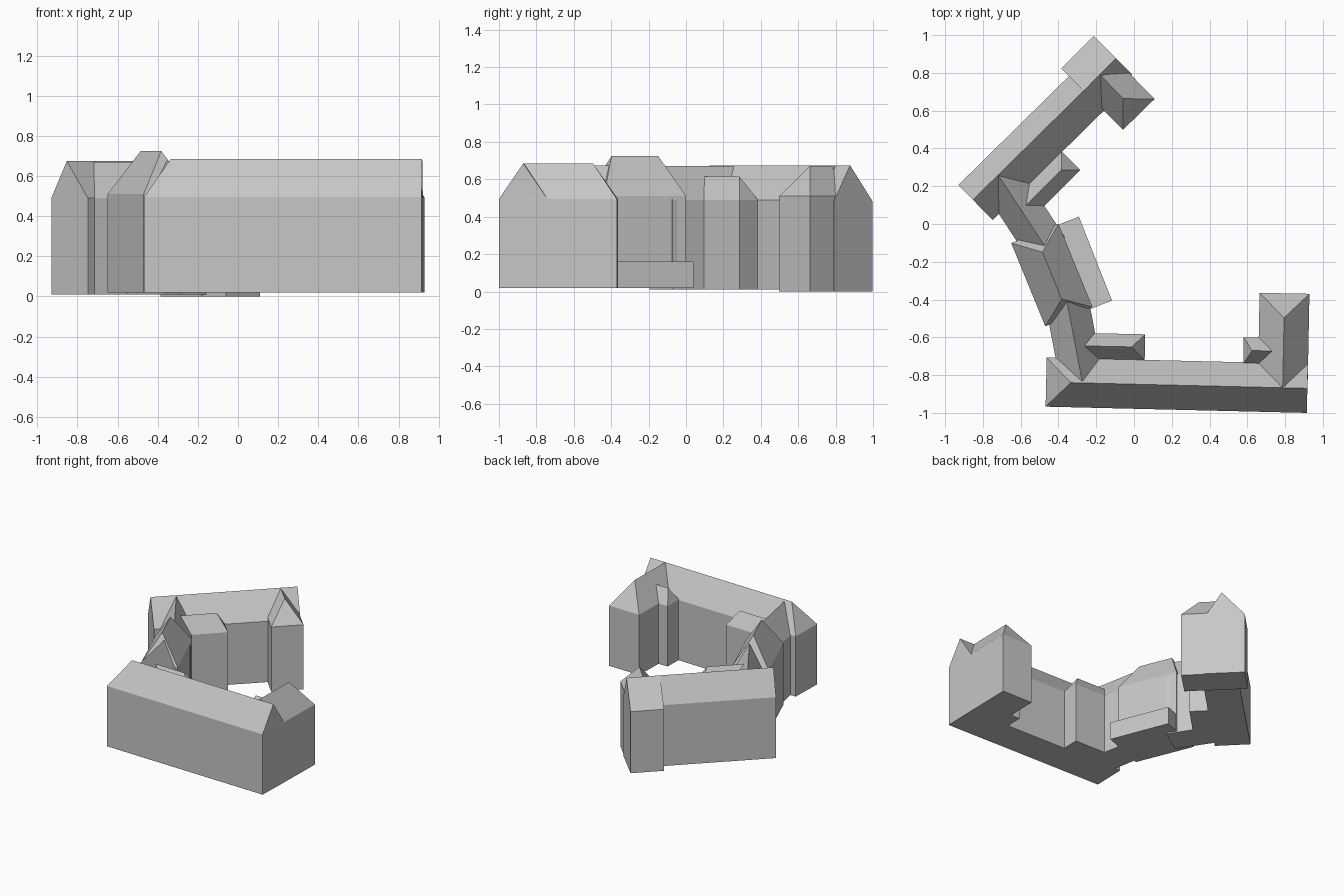
import bpy
import bmesh
from mathutils import Vector

cube = bpy.data.objects.get("Cube")
if cube:
    bpy.data.objects.remove(cube, do_unlink=True)

# One plain grey for every wall and roof
GREY = (0.57, 0.57, 0.57, 1.0)
stone = bpy.data.materials.new("plain_grey")
stone.use_nodes = True
stone.diffuse_color = GREY
stone.node_tree.nodes["Principled BSDF"].inputs["Base Color"].default_value = GREY


def finish(name, bm):
    bmesh.ops.recalc_face_normals(bm, faces=bm.faces)
    mesh = bpy.data.meshes.new(name)
    bm.to_mesh(mesh)
    bm.free()
    mesh.materials.append(stone)
    obj = bpy.data.objects.new(name, mesh)
    bpy.context.collection.objects.link(obj)


def block(name, start, end, left, right, base, eave, ridge=None, hip_a=0, hip_b=0):
    """Walls around a centre line, with a gabled or hipped roof if ridge is set."""
    a, b = Vector(start), Vector(end)
    along = (b - a).normalized()
    side = Vector((-along.y, along.x))
    plan = [a + side * left, a - side * right, b - side * right, b + side * left]
    bm = bmesh.new()
    low = [bm.verts.new((p.x, p.y, base)) for p in plan]
    top = [bm.verts.new((p.x, p.y, eave)) for p in plan]
    bm.faces.new(low)
    for i in range(4):
        j = (i + 1) % 4
        bm.faces.new((low[i], low[j], top[j], top[i]))
    if ridge is None:
        bm.faces.new(top)
    else:
        ra, rb = [bm.verts.new((p.x, p.y, ridge))
                  for p in (a + along * hip_a, b - along * hip_b)]
        bm.faces.new((top[0], top[1], ra))
        bm.faces.new((top[1], top[2], rb, ra))
        bm.faces.new((top[2], top[3], rb))
        bm.faces.new((top[3], top[0], ra, rb))
    finish(name, bm)


# Front range, its short return wing and two small projections
block("front_wing", (-0.465, -0.837), (0.918, -0.87), 0.13, 0.13, 0.02, 0.495, 0.685, hip_a=0.13)
block("east_return_wing", (0.787, -0.865), (0.797, -0.367), 0.132, 0.132, 0.02, 0.495, 0.685, hip_b=0.13)
block("corner_turret", (0.58, -0.67), (0.76, -0.672), 0.07, 0.07, 0.02, 0.495, 0.60, hip_a=0.045)
block("front_wing_projection", (-0.28, -0.645), (0.058, -0.652), 0.068, 0.068, 0.02, 0.495, 0.60, hip_b=0.07)

# Middle block, low annex and the links on either side
block("south_link", (-0.275, -0.83), (-0.355, -0.41), 0.115, 0.115, 0.02, 0.49, 0.675)
block("middle_block", (-0.345, -0.49), (-0.525, -0.05), 0.135, 0.135, 0.02, 0.51, 0.725, 0.10, 0.107)
block("low_annex", (-0.18, -0.43), (-0.355, 0.014), 0.06, 0.068, 0.02, 0.16)
block("north_link", (-0.46, -0.135), (-0.72, 0.26), 0.11, 0.115, 0.01, 0.49, 0.67)

# Diagonal rear range with its projection, gabled end and hipped return
block("rear_wing", (-0.853, 0.128), (-0.17, 0.80), 0.11, 0.15, 0.01, 0.49, 0.675)
block("rear_wing_projection", (-0.57, 0.10), (-0.335, 0.335), 0.07, 0.07, 0.01, 0.49, 0.615, hip_b=0.07)
block("rear_gable_end", (-0.267, 0.705), (-0.095, 0.877), 0.168, 0.12, 0.0, 0.485, 0.675)
block("rear_return_wing", (-0.18, 0.79), (0.025, 0.58), 0.117, 0.117, 0.0, 0.51, 0.672, hip_b=0.117)
